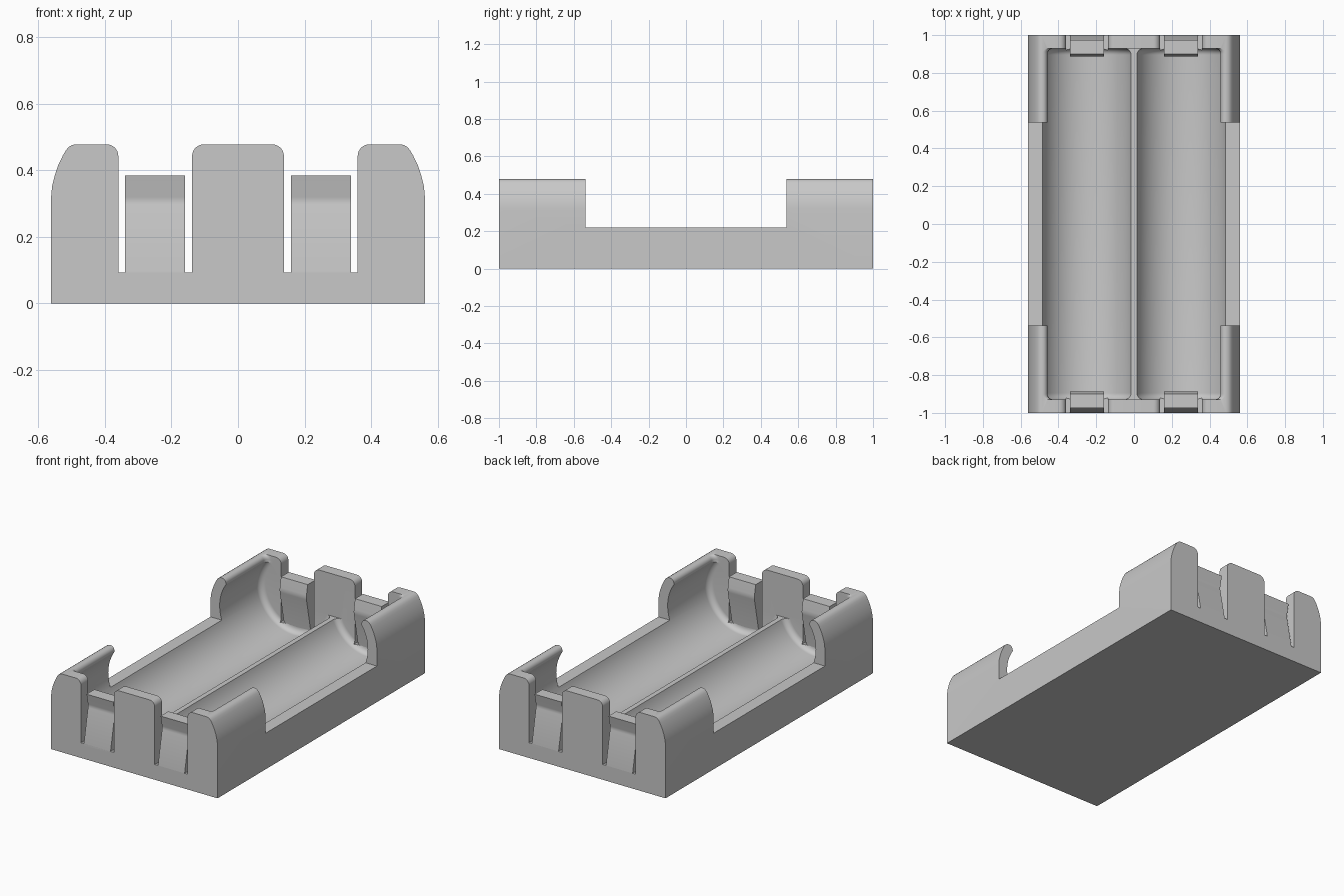
import bpy, bmesh
from math import sin, cos, pi

cube = bpy.data.objects.get("Cube")
if cube:
    bpy.data.objects.remove(cube)

GREY = (0.58, 0.58, 0.58, 1)
grey = bpy.data.materials.new("grey plastic")
grey.use_nodes = True
grey.diffuse_color = GREY
grey.node_tree.nodes["Principled BSDF"].inputs["Base Color"].default_value = GREY


def loft(name, rings):
    """Solid through closed rings with equal point counts, capped at both ends."""
    bm = bmesh.new()
    loops = [[bm.verts.new(p) for p in ring] for ring in rings]
    n = len(loops[0])
    for a, b in zip(loops, loops[1:]):
        for i in range(n):
            j = (i + 1) % n
            bm.faces.new((a[i], a[j], b[j], b[i]))
    bm.faces.new(loops[0][::-1])
    bm.faces.new(loops[-1])
    bmesh.ops.recalc_face_normals(bm, faces=bm.faces)
    mesh = bpy.data.meshes.new(name)
    bm.to_mesh(mesh)
    bm.free()
    mesh.materials.append(grey)
    obj = bpy.data.objects.new(name, mesh)
    bpy.context.collection.objects.link(obj)
    return obj


def extrude_y(name, profile, y0, y1):
    return loft(name, [[(x, y, z) for x, z in profile] for y in (y0, y1)])


def arc(cx, cz, r, a0, a1, steps=8):
    angles = [(a0 + (a1 - a0) * i / steps) * pi / 180 for i in range(steps + 1)]
    return [(cx + r * cos(a), cz + r * sin(a)) for a in angles]


def rounded_ring(hx, hy, r, z):
    points = []
    for sx, sy, a in ((1, 1, 0), (-1, 1, 90), (-1, -1, 180), (1, -1, 270)):
        points += arc(sx * (hx - r), sy * (hy - r), r, a, a + 90, 6)
    return [(x, y, z) for x, y in points]


WALL_Y = 0.93
RIM, RIB = 0.478, 0.22
BAY_X, BAY_Z, BAY_R, FILLET = 0.25, 0.305, 0.25, 0.035

# Outer block with shoulders curving in at the top
shoulder = [(0.562, 0), (0.562, 0.32), (0.559, 0.353), (0.551, 0.385), (0.54, 0.417),
            (0.526, 0.446), (0.517, 0.461), (0.509, 0.47), (0.499, 0.476), (0.488, RIM)]
body = extrude_y("holder_body", shoulder + [(-x, z) for x, z in shoulder[::-1]], -1, 1)

cutters = []

# Round bays with filleted ends
end = [(WALL_Y - FILLET + d, BAY_R - FILLET + r) for d, r in arc(0, 0, FILLET, 0, 90)]
bay_profile = [(-y, r) for y, r in end] + end[::-1]
for side in (-1, 1):
    cutters.append(loft("bay_cutter", [
        [(side * BAY_X + r * cos(i * pi / 48), y, BAY_Z + r * sin(i * pi / 48))
         for i in range(96)] for y, r in bay_profile]))

# Top opening, leaving rounded lips on the corner clips
lip = [(0.30, RIB), (0.458, 0.441)] + arc(0.485, 0.451, 0.027, 180, 90)
lip.append((0.485, 0.6))
cutters.append(loft("opening_cutter", [rounded_ring(x, WALL_Y, 0.03, z) for x, z in lip]))

# Lowered middle of the side walls
cutters.append(extrude_y("side_cutter", [(-1, RIB), (1, RIB), (1, 1), (-1, 1)], -0.537, 0.537))

# Slots in the end walls, with rounded shoulders
R, HALF = 0.035, 0.111
slot = [(-HALF, 0.093), (HALF, 0.093)] + arc(HALF + R, RIM - R, R, 180, 90)
slot += [(HALF + R, 0.6), (-HALF - R, 0.6)] + arc(-HALF - R, RIM - R, R, 90, 0)
for side in (-1, 1):
    cutters.append(extrude_y("slot_cutter", [(side * 0.249 + x, z) for x, z in slot], -1.1, 1.1))

for cutter in cutters:
    mod = body.modifiers.new(cutter.name, 'BOOLEAN')
    mod.operation = 'DIFFERENCE'
    mod.solver = 'EXACT'
    mod.object = cutter
bpy.context.view_layer.update()
cut_mesh = bpy.data.meshes.new_from_object(body.evaluated_get(bpy.context.evaluated_depsgraph_get()))
body.modifiers.clear()
body.data = cut_mesh
for cutter in cutters:
    bpy.data.objects.remove(cutter)

# Spring tabs leaning into the bays, with the tip flaring out
tab = [(1, 0.08), (1, 0.095), (0.961, 0.298), (0.959, 0.308), (0.961, 0.319), (0.975, 0.385),
       (0.9, 0.385), (0.889, 0.325), (0.887, 0.31), (0.889, 0.295), (WALL_Y, 0.09), (WALL_Y, 0.08)]
parts = [body]
for sy, end_name in ((-1, "front"), (1, "back")):
    for sx, side_name in ((-1, "right"), (1, "left")):
        parts.append(loft(f"{end_name}_{side_name}_tab", [
            [(sx * 0.25 + dx, sy * y, z) for y, z in tab] for dx in (-0.09, 0.09)]))

bpy.ops.object.select_all(action='DESELECT')
for part in parts:
    part.select_set(True)
bpy.context.view_layer.objects.active = body
bpy.ops.object.shade_smooth_by_angle(angle=pi / 6)
